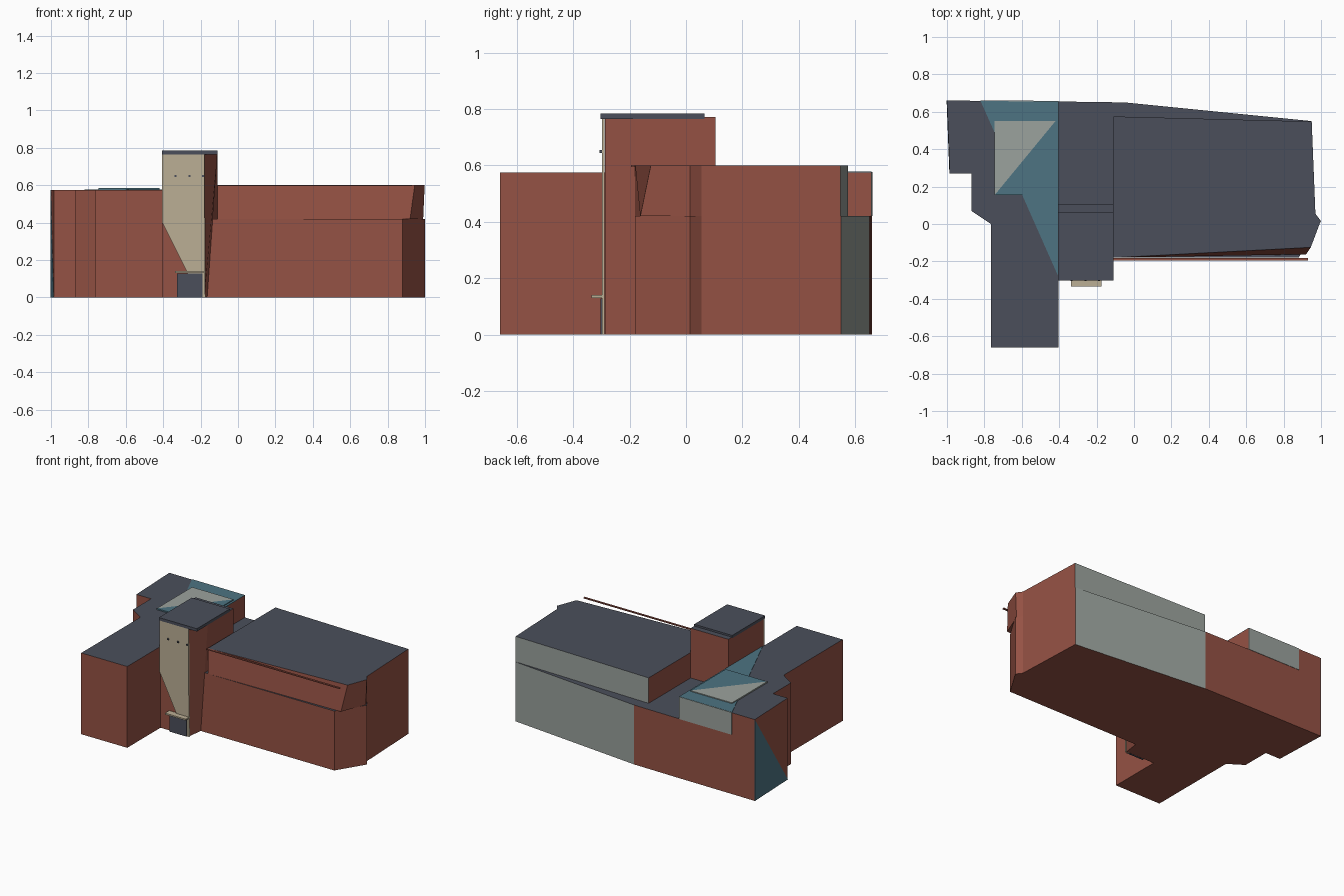
import bpy, bmesh
from mathutils import Vector

if "Cube" in bpy.data.objects:
    bpy.data.objects.remove(bpy.data.objects["Cube"])


def material(name, rgb):
    m = bpy.data.materials.new(name)
    m.diffuse_color = (*rgb, 1)
    m.use_nodes = True
    m.node_tree.nodes["Principled BSDF"].inputs["Base Color"].default_value = m.diffuse_color
    return m


brick = material("brick", (0.30, 0.084, 0.058))
slate = material("slate_roof", (0.070, 0.078, 0.104))
cream = material("cream_panel", (0.50, 0.43, 0.30))
teal = material("teal_glass", (0.074, 0.175, 0.225))
glass = material("pale_glass", (0.33, 0.365, 0.34))


def solid(name, low, high, mats, rule=None):
    """Join two matching rings of 3D points into a closed solid."""
    bm = bmesh.new()
    a = [bm.verts.new(p) for p in low]
    b = [bm.verts.new(p) for p in high]
    n = len(a)
    bm.faces.new(a)
    bm.faces.new(b)
    for i in range(n):
        j = (i + 1) % n
        bm.faces.new((a[i], a[j], b[j], b[i]))
    bmesh.ops.recalc_face_normals(bm, faces=bm.faces)
    if rule:
        for f in bm.faces:
            f.material_index = rule(f.normal, f.calc_center_median())
    me = bpy.data.meshes.new(name)
    bm.to_mesh(me)
    bm.free()
    for m in mats:
        me.materials.append(m)
    ob = bpy.data.objects.new(name, me)
    bpy.context.collection.objects.link(ob)
    return ob


def prism(name, plan, z0, z1, mats, rule=None, top=None):
    return solid(name, [(x, y, z0) for x, y in plan],
                 [(x, y, z1) for x, y in (top or plan)], mats, rule)


def slab(name, pts, offset, mat):
    return solid(name, pts, [Vector(p) + Vector(offset) for p in pts], [mat])


def box(name, x0, x1, y0, y1, z0, z1, mat):
    return prism(name, [(x0, y0), (x1, y0), (x1, y1), (x0, y1)], z0, z1, [mat])


def roofed(n, c):
    return 1 if n.z > 0.9 else 0


def roofed_glazed(n, c):
    if n.z > 0.9:
        return 1
    return 2 if n.y > 0.9 and c.x > 0 else 0


# West wing with stepped outer side
prism("west_wing",
      [(-1, .66), (-.405, .655), (-.405, -.66), (-.765, -.66),
       (-.765, 0), (-.87, .07), (-.87, .27), (-.985, .27)],
      0, .575, [brick, slate], roofed)

# Lower storey of the main hall, glazed at the back
prism("main_lower_storey",
      [(-.405, .655), (-.05, .65), (.95, .55), (.97, .055),
       (1, .015), (.88, -.18), (-.405, -.18)],
      0, .42, [brick, slate, glass], roofed_glazed)

# Upper storey, front wall leaning back towards the right end
prism("main_upper_storey",
      [(-.11, .575), (.95, .548), (.97, .055), (.99, .015), (.92, -.162), (-.11, -.18)],
      .42, .6, [brick, slate, glass], roofed_glazed,
      top=[(-.11, .575), (.95, .548), (.97, .055), (.998, .015), (.945, -.125), (-.11, -.18)])

# Thin eaves strip along the front
box("front_eaves_strip", -.11, .93, -.195, -.182, .595, .602, brick)

# Tower with slanted corner, and its cap
prism("tower",
      [(-.405, -.288), (-.18, -.288), (-.165, -.18), (-.11, .105), (-.405, .105)],
      0, .772, [brick, slate], roofed,
      top=[(-.405, -.288), (-.18, -.288), (-.11, -.18), (-.11, .105), (-.405, .105)])
box("tower_cap", -.407, -.11, -.303, .065, .765, .785, slate)

# Cream front panel, cut diagonally at the lower left
slab("tower_front_panel",
     [(-.405, -.289, .768), (-.18, -.289, .768), (-.175, -.289, 0),
      (-.205, -.289, 0), (-.405, -.289, .40)], (0, -.009, 0), cream)

# Entrance door, canopy and small lamps
box("entrance_door", -.325, -.19, -.303, -.289, 0, .128, slate)
box("entrance_canopy", -.337, -.175, -.335, -.289, .130, .140, cream)
for i, x in enumerate((-.335, -.26, -.187)):
    box("wall_lamp_%d" % (i + 1), x - .005, x + .005, -.306, -.295, .645, .655, slate)

# Teal roof triangle and two-tone skylight on the west wing
slab("teal_roof_panel", [(-.82, .657, .573), (-.405, .655, .573), (-.405, -.28, .573)],
     (0, 0, .005), teal)
slab("skylight_pale_half", [(-.745, .55, .575), (-.42, .55, .575), (-.745, .155, .575)],
     (0, 0, .009), glass)
slab("skylight_teal_half", [(-.42, .55, .575), (-.42, .155, .575), (-.745, .155, .575)],
     (0, 0, .009), teal)

# Glazing on the back and outer side of the west wing
slab("wing_back_window",
     [(-.82, .656, .42), (-.405, .653, .42), (-.405, .653, .577), (-.82, .656, .577)],
     (0, .005, 0), glass)
slab("wing_side_glazing", [(-.998, .66, .574), (-.998, .66, 0), (-.983, .27, 0)],
     (-.004, 0, 0), teal)
